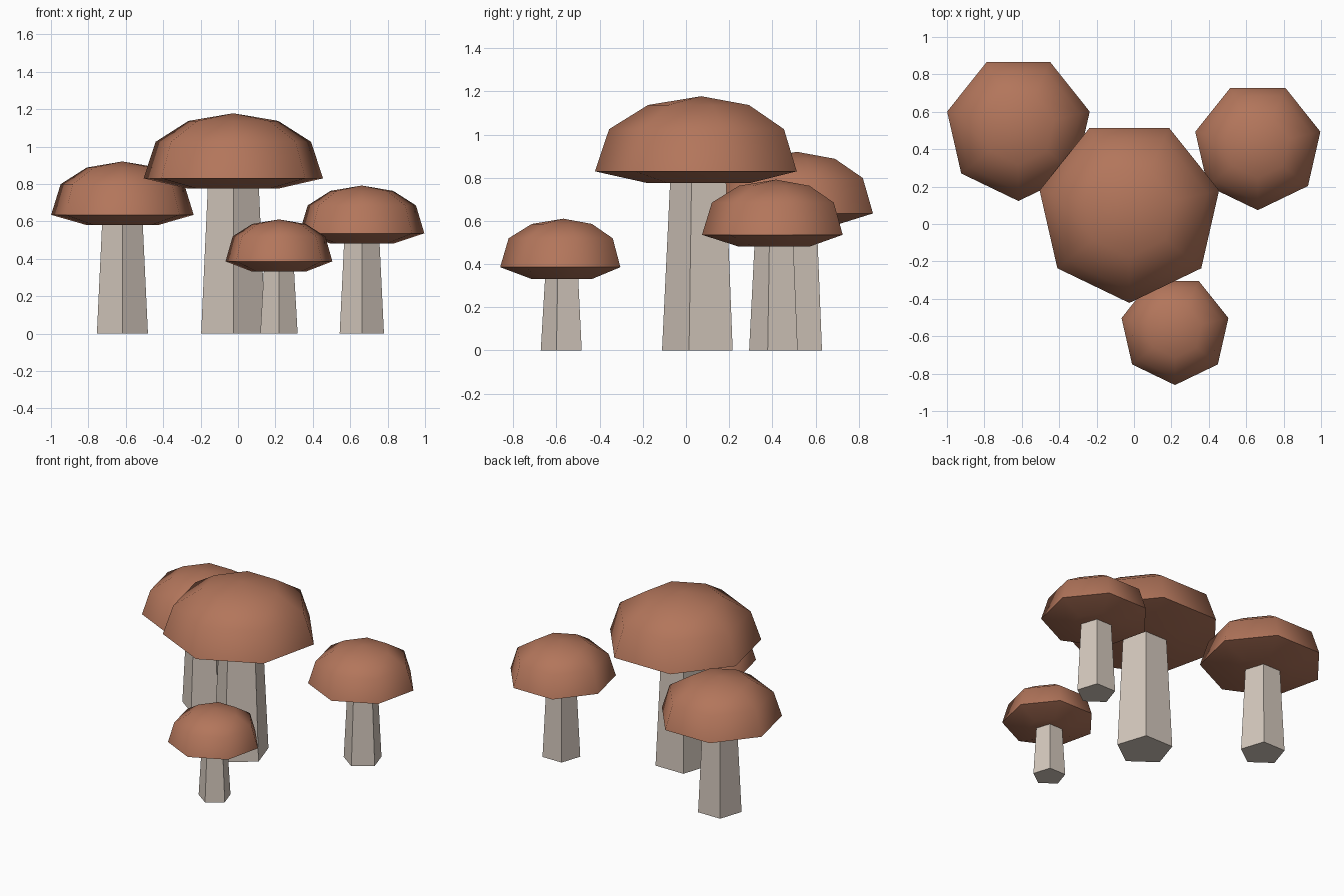
import bpy, bmesh, math

if "Cube" in bpy.data.objects:
    bpy.data.objects.remove(bpy.data.objects["Cube"])


def material(name, rgb):
    m = bpy.data.materials.new(name)
    m.diffuse_color = (*rgb, 1)
    m.use_nodes = True
    m.node_tree.nodes["Principled BSDF"].inputs["Base Color"].default_value = m.diffuse_color
    return m


CAP = material("terracotta brown", (0.45, 0.18, 0.105))
STEM = material("warm pale grey", (0.66, 0.58, 0.51))


def lathe(name, profile, sides, center, mat, smooth):
    """Revolve (radius, z) points with one corner facing -y; radius 0 closes to a point."""
    bm = bmesh.new()
    rings = []
    for r, z in profile:
        n = sides if r > 0 else 1
        rings.append([bm.verts.new((r * math.cos(-math.pi / 2 + k * math.tau / sides),
                                    r * math.sin(-math.pi / 2 + k * math.tau / sides), z))
                      for k in range(n)])
    bm.faces.new(rings[0][::-1])
    for a, b in zip(rings, rings[1:]):
        for k in range(sides):
            j = (k + 1) % sides
            if len(b) == 1:
                bm.faces.new((a[k], a[j], b[0]))
            else:
                bm.faces.new((a[k], a[j], b[j], b[k]))
    if len(rings[-1]) > 1:
        bm.faces.new(rings[-1])
    bmesh.ops.recalc_face_normals(bm, faces=bm.faces)
    for f in bm.faces:
        f.smooth = smooth
    for e in bm.edges:
        if len(e.link_faces) == 2 and e.calc_face_angle() > math.radians(60):
            e.smooth = False
    me = bpy.data.meshes.new(name)
    bm.to_mesh(me)
    bm.free()
    me.materials.append(mat)
    ob = bpy.data.objects.new(name, me)
    ob.location = (*center, 0)
    bpy.context.collection.objects.link(ob)


def mushroom(name, x, y, radius, rim, stem_r):
    dome = rim + 0.043          # centre height of the squashed dome
    h = 0.62 * radius
    under = rim - 0.055
    # seven-sided domed cap with a shallow underside
    lathe(name + "_cap",
          [(radius * 0.5, under), (radius, rim),
           (radius * 0.866, dome + h * 0.5), (radius * 0.5, dome + h * 0.866),
           (0, dome + h)], 7, (x, y), CAP, True)
    # five-sided tapering stem
    lathe(name + "_stem", [(stem_r, 0), (stem_r * 0.78, rim)],
          5, (x, y), STEM, False)


mushroom("large", -0.025, 0.07, 0.492, 0.83, 0.181)
mushroom("left", -0.618, 0.514, 0.391, 0.635, 0.1435)
mushroom("right", 0.662, 0.417, 0.343, 0.536, 0.1245)
mushroom("small", 0.219, -0.568, 0.293, 0.386, 0.105)
